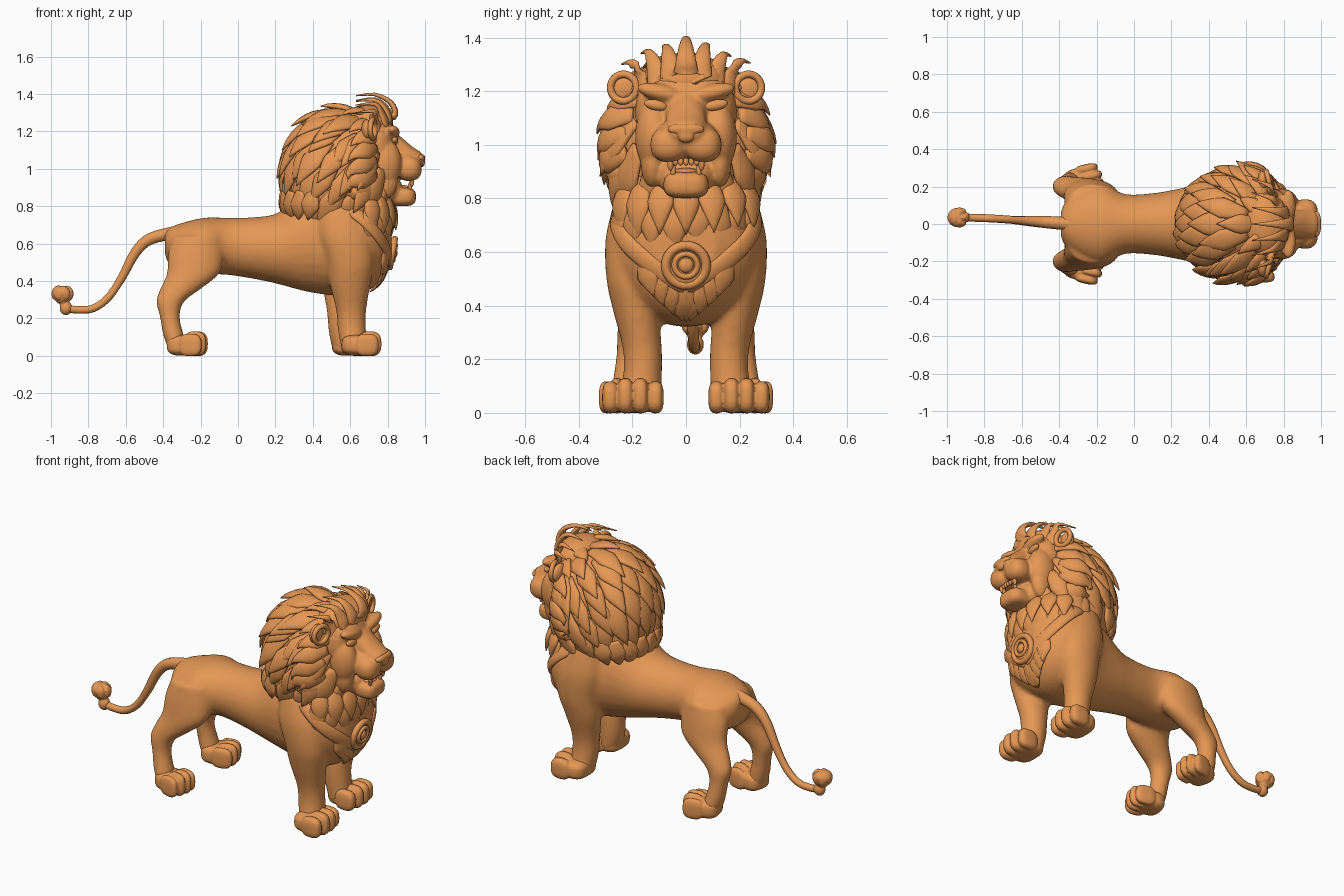
import bpy, bmesh, math, random
from mathutils import Vector as V, Matrix

if "Cube" in bpy.data.objects:
    bpy.data.objects.remove(bpy.data.objects["Cube"])

random.seed(4)
mat = bpy.data.materials.new("warm_clay")
mat.diffuse_color = (0.78, 0.31, 0.09, 1)
mat.use_nodes = True
mat.node_tree.nodes["Principled BSDF"].inputs["Base Color"].default_value = mat.diffuse_color

def finish(bm, name, voxel=0, smooth=0):
    bmesh.ops.recalc_face_normals(bm, faces=bm.faces)
    for f in bm.faces:
        f.smooth = True
    me = bpy.data.meshes.new(name)
    bm.to_mesh(me)
    bm.free()
    ob = bpy.data.objects.new(name, me)
    bpy.context.collection.objects.link(ob)
    me.materials.append(mat)
    if voxel:
        m = ob.modifiers.new("fuse", 'REMESH')
        m.mode, m.voxel_size, m.use_smooth_shade = 'VOXEL', voxel, True
        s = ob.modifiers.new("soften", 'SMOOTH')
        s.iterations, s.factor = smooth, 0.5

def blob(bm, c, r, p=1.0, rot=None):
    """Ellipsoid; p below 1 makes it boxier."""
    for v in bmesh.ops.create_uvsphere(bm, u_segments=24, v_segments=14, radius=1)['verts']:
        q = V([math.copysign(abs(k) ** p, k) * s for k, s in zip(v.co, r)])
        v.co = (rot @ q if rot else q) + V(c)

def skin(bm, rings):
    rings = [[bm.verts.new(q) for q in ring] for ring in rings]
    n = len(rings[0])
    for a, b in zip(rings, rings[1:]):
        for i in range(n):
            bm.faces.new((a[i], a[(i + 1) % n], b[(i + 1) % n], b[i]))
    bm.faces.new(rings[0])
    bm.faces.new(rings[-1])

def spline(pts, sub=4):
    pts = [V(p) for p in pts]
    out = []
    for i in range(len(pts) - 1):
        a, b, c, d = pts[max(i - 1, 0)], pts[i], pts[i + 1], pts[min(i + 2, len(pts) - 1)]
        for k in range(sub):
            t = k / sub
            out.append(0.5 * (2 * b + (c - a) * t + (2 * a - 5 * b + 4 * c - d) * t * t
                              + (3 * b - a - 3 * c + d) * t ** 3))
    return out + [pts[-1]]

def loft(bm, secs, along):
    """Sections are (x, y, z, half size 1, half size 2)."""
    rings = []
    for x, y, z, a, b in spline(secs):
        ang = [i * math.tau / 28 for i in range(28)]
        if along == 'X':
            rings.append([(x, y + a * math.cos(t), z + b * math.sin(t)) for t in ang])
        else:
            rings.append([(x + a * math.cos(t), y + b * math.sin(t), z) for t in ang])
    skin(bm, rings)

def leaf(t):
    return max(0.03, (0.55 + 0.9 * t) if t < 0.5 else (1 - ((t - 0.5) / 0.5) ** 1.35))

def ribbon(bm, pts, nrm, w, th, prof=leaf):
    """Flattened, pointed lock along a path."""
    rings, n = [], len(pts) - 1
    for i, (p, nv) in enumerate(zip(pts, nrm)):
        tan = (pts[min(i + 1, n)] - pts[max(i - 1, 0)]).normalized()
        side = tan.cross(nv).normalized()
        k = prof(i / n)
        rings.append([p + side * w * k * math.cos(a) + side.cross(tan) * th * k ** 0.6 * math.sin(a)
                      for a in (j * math.tau / 12 for j in range(12))])
    skin(bm, rings)

def on_hull(c, r, d):
    d = V(d).normalized()
    return V([c[i] + r[i] * d[i] for i in range(3)])

def lock(bm, c, r, d, flow, L, w, th, lift):
    """Lock that slides over an ellipsoid along a flow direction."""
    p, pts, nrm = on_hull(c, r, d), [], []
    for i in range(9):
        n = V([(p[k] - c[k]) / r[k] ** 2 for k in range(3)]).normalized()
        pts.append(p + n * lift * (0.1 + (i / 8) ** 1.4))
        nrm.append(n)
        f = flow(p)
        f = (f - n * f.dot(n)).normalized()
        q = p + f * L / 8
        p = on_hull(c, r, [(q[k] - c[k]) / r[k] for k in range(3)])
    ribbon(bm, pts, nrm, w, th)

# Body: torso and legs fused into one smooth skin
bm = bmesh.new()
loft(bm, [(-.39, 0, .60, .07, .06), (-.365, 0, .585, .12, .10), (-.30, 0, .58, .175, .13),
          (-.18, 0, .588, .215, .15), (-.05, 0, .585, .16, .153), (.1, 0, .575, .165, .167),
          (.22, 0, .575, .185, .193), (.38, 0, .61, .22, .27), (.55, 0, .61, .265, .29),
          (.68, 0, .61, .265, .27), (.77, 0, .62, .20, .21), (.82, 0, .62, .11, .12)], 'X')
FRONT = [(.54, .175, .80, .11, .09), (.57, .207, .65, .14, .093), (.60, .207, .50, .125, .09),
         (.60, .187, .38, .108, .085), (.605, .163, .24, .08, .073), (.61, .163, .13, .075, .073),
         (.625, .18, .03, .07, .085)]
HIND = [(-.21, .11, .64, .14, .10), (-.225, .14, .54, .15, .09), (-.24, .165, .44, .14, .078),
        (-.305, .185, .36, .11, .066), (-.362, .20, .29, .075, .057), (-.365, .207, .21, .053, .053),
        (-.345, .215, .11, .055, .06), (-.32, .215, .03, .05, .065)]
FSHIFT = {-1: 0.0, 1: -0.05}
for s in (-1, 1):
    loft(bm, [(x + FSHIFT[s] * min(1, max(0, (.7 - z) / .4)), s * y, z, a, b)
              for x, y, z, a, b in FRONT], 'Z')
    loft(bm, [(x, s * y, z, a, b) for x, y, z, a, b in HIND], 'Z')
CH_C, CH_R = (.62, 0, .62), (.20, .285, .28)
blob(bm, CH_C, CH_R)
finish(bm, "body", 0.013, 6)

# Paws: pad plus four toes each, lightly fused
def paw(name, x, y, hw, yaw):
    bm = bmesh.new()
    rot = Matrix.Rotation(yaw, 3, 'Z')
    place = lambda a, b, z: rot @ V((a, b, 0)) + V((x, y, z))
    blob(bm, place(.01, 0, .056), (.093, hw * .9, .056), .65, rot)
    for k in (-1.5, -.5, .5, 1.5):
        inner = abs(k) < 1
        blob(bm, place(.07 if inner else .055, k * hw * .5, .064 if inner else .058),
             (.062, hw * .275, .066 if inner else .06), .7, rot)
    finish(bm, name, .006, 1)
for s, side in ((-1, "right"), (1, "left")):
    paw("front_paw_" + side, .635 + FSHIFT[s], s * .198, .112, 0)
    paw("hind_paw_" + side, -.295, s * .220, .087, s * .22)

# Tail with tuft
cu = bpy.data.curves.new("tail", 'CURVE')
cu.dimensions, cu.bevel_depth, cu.bevel_resolution = '3D', 1.0, 3
path = spline([(-.33, 0, .66), (-.47, .01, .625), (-.55, .015, .55), (-.62, .02, .42),
               (-.69, .025, .315), (-.77, .03, .255), (-.85, .033, .245), (-.93, .035, .255)])
sp = cu.splines.new('POLY')
sp.points.add(len(path) - 1)
for i, (pt, p) in enumerate(zip(sp.points, path)):
    pt.co, pt.radius = (*p, 1), .037 - .016 * min(1, i / 14)
sp.use_smooth = True
cu.materials.append(mat)
bpy.context.collection.objects.link(bpy.data.objects.new("tail", cu))
bm = bmesh.new()
T_C, T_R = (-.938, .035, .325), (.05, .045, .05)
blob(bm, T_C, T_R)
blob(bm, (-.92, .035, .255), (.034, .032, .038))
for i in range(6):
    a = i * math.tau / 6
    lock(bm, T_C, T_R, (math.cos(a), math.sin(a), -.5), lambda p: V((-.2, 0, 1)), .085, .026, .008, .006)
finish(bm, "tail_tuft", .006, 3)

# Head: skull, broad muzzle, jaw, cheeks and brows fused
bm = bmesh.new()
blob(bm, (.73, 0, 1.12), (.12, .19, .17), .85)
blob(bm, (.865, 0, 1.02), (.105, .12, .075), .8)
loft(bm, [(.78, 0, 1.16, .085, .08), (.86, 0, 1.105, .075, .075), (.93, 0, 1.065, .075, .055),
          (.975, 0, 1.05, .065, .04), (.99, 0, 1.045, .05, .025)], 'X')
blob(bm, (.88, 0, .85), (.072, .085, .05), .65)
blob(bm, (.79, 0, .885), (.09, .11, .075), .8)
for s in (-1, 1):
    blob(bm, (.915, s * .063, 1.0), (.068, .07, .066), .85)
    blob(bm, (.785, s * .12, 1.03), (.09, .07, .13))
    blob(bm, (.825, s * .095, 1.195), (.04, .09, .032), 1, Matrix.Rotation(s * .22, 3, 'X'))
    blob(bm, (.79, s * .125, .94), (.065, .045, .10))
finish(bm, "head", 0.0085, 4)

# Nose, eyes, teeth
bm = bmesh.new()
blob(bm, (.974, 0, 1.058), (.027, .07, .022), .85)
blob(bm, (.982, 0, 1.035), (.018, .035, .028))
finish(bm, "nose", .006, 3)
bm = bmesh.new()
for s in (-1, 1):
    blob(bm, (.838, s * .112, 1.148), (.018, .045, .02), 1, Matrix.Rotation(s * .2, 3, 'X'))
finish(bm, "eyes")
bm = bmesh.new()
for s in (-1, 1):
    blob(bm, (.93, s * .058, .935), (.012, .012, .032))
    blob(bm, (.92, s * .048, .905), (.011, .011, .025))
for i in range(5):
    blob(bm, (.93, (i - 2) * .02, .937), (.01, .01, .014), .8)
blob(bm, (.86, 0, .90), (.06, .05, .014))
finish(bm, "teeth_and_tongue")

# Ears
def ring(name, loc, R, r, tilt, turn=0):
    bpy.ops.mesh.primitive_torus_add(location=loc, rotation=(0, tilt, turn), major_radius=R,
                                     minor_radius=r, major_segments=32, minor_segments=10)
    ob = bpy.context.object
    ob.name = name
    ob.data.materials.append(mat)
    bpy.ops.object.shade_smooth()
for s, side in ((-1, "right"), (1, "left")):
    ring("ear_rim_" + side, (.72, s * .233, 1.213), .05, .014, math.pi / 2, s * .25)
    bm = bmesh.new()
    blob(bm, (.688, s * .228, 1.208), (.028, .056, .056))
    finish(bm, "ear_back_" + side)

# Mane: core plus overlapping locks sweeping away from the brow
M_C, M_R = (.55, 0, .98), (.28, .272, .32)
bm = bmesh.new()
blob(bm, M_C, M_R)
blob(bm, (.50, 0, .84), (.25, .255, .16))
blob(bm, (.70, 0, 1.24), (.13, .17, .10))
F_C, F_R = (.64, 0, 1.0), (.15, .275, .29)
blob(bm, F_C, F_R)
finish(bm, "mane_core")
bm = bmesh.new()
brow = V((.86, 0, 1.22))
sweep = lambda p: (p - brow).normalized() + V((0, 0, -.45))
axis, up = V((.93, 0, .36)), V((-.36, 0, .93))
for row, (deg, n) in enumerate(((43, 13), (58, 15), (74, 16), (91, 16), (108, 14), (126, 12), (141, 9))):
    th = math.radians(deg)
    for i in range(n):
        ph = (i + .5 * (row % 2)) * math.tau / n
        d = axis * math.cos(th) + (up * math.cos(ph) + V((0, 1, 0)) * math.sin(ph)) * math.sin(th)
        if on_hull(M_C, M_R, d).z > .80:
            lock(bm, M_C, M_R, d, sweep, random.uniform(.2, .28), random.uniform(.052, .064),
                 .021, random.uniform(.04, .065))
# face-framing locks that fan outwards
for i in range(16):
    a = (i - 7.5) * .31
    lock(bm, F_C, F_R, (.75, math.sin(a), math.cos(a)), lambda p: V((-.25, p.y * 2.5, p.z - 1.15)),
         random.uniform(.17, .22), .05, .02, random.uniform(.04, .065))
# nape locks tapering onto the back
for i in range(9):
    a = math.pi + (i - 4) * .3
    lock(bm, (.5, 0, .86), (.26, .265, .2), (math.cos(a), math.sin(a), .1),
         lambda p: V((-.3, 0, -1)), .15, .055, .018, .03)
# crest locks rising from the hairline to pointed tips
tuft = lambda t: max(.04, 1 - t ** 1.2)
for y, h in ((0, .005), (-.055, -.025), (.055, -.02), (-.105, -.045), (.105, -.055), (-.15, -.085), (.15, -.08)):
    pts = spline([(.79 + h * .5, y * .8, 1.25 + h * .3), (.835 + h, y, 1.285 + h), (.81 + h, y * 1.15, 1.35 + h),
                  (.73, y * 1.35, 1.392 + h), (.63, y * 1.6, 1.385 + h)], 3)
    ribbon(bm, pts, [(p - V((.68, y * .4, 1.15))).normalized() for p in pts], .052, .02, tuft)
finish(bm, "mane_locks")

# Chest ruff under the chin
bm = bmesh.new()
R_C, R_R = (.60, 0, .78), (.205, .26, .21)
blob(bm, R_C, R_R)
for z, n, L in ((.08, 8, .17), (.55, 7, .2)):
    for i in range(n):
        a = (i - (n - 1) / 2) * 2.5 / n
        lock(bm, R_C, R_R, (math.cos(a), math.sin(a), z), lambda p: V((.1, p.y * .6, -1)),
             L * random.uniform(.8, 1.15), .052, .02, random.uniform(.04, .07))
finish(bm, "chest_ruff")

# Breast plate: V strap, feathered plates and round medallion
bm = bmesh.new()
for s in (-1, 1):
    dirs = spline([(-.25, s * .95, .75), (.2, s * .98, .45), (.6, s * .8, .1), (.85, s * .5, -.2), (1, 0, -.6)], 6)
    nrm = [V([d.normalized()[k] / CH_R[k] for k in range(3)]).normalized() for d in dirs]
    ribbon(bm, [on_hull(CH_C, CH_R, d) + n * .008 for d, n in zip(dirs, nrm)], nrm, .035, .014, lambda t: 1)
    for j in range(4):
        lock(bm, CH_C, CH_R, (.9, s * (.62 - .17 * j), -.15 - .13 * j),
             lambda p: V((0, -p.y * 1.8, -1)), .15, .045, .014, .022)
lock(bm, CH_C, CH_R, (1, 0, -.45), lambda p: V((0, 0, -1)), .19, .05, .016, .02)
finish(bm, "breast_plate")
ring("medallion_rim", (.825, 0, .55), .075, .018, math.radians(100))
ring("medallion_inner_ring", (.838, 0, .55), .043, .011, math.radians(100))
bm = bmesh.new()
blob(bm, (.815, 0, .55), (.022, .078, .078))
blob(bm, (.835, 0, .55), (.018, .028, .028))
finish(bm, "medallion_disc")
